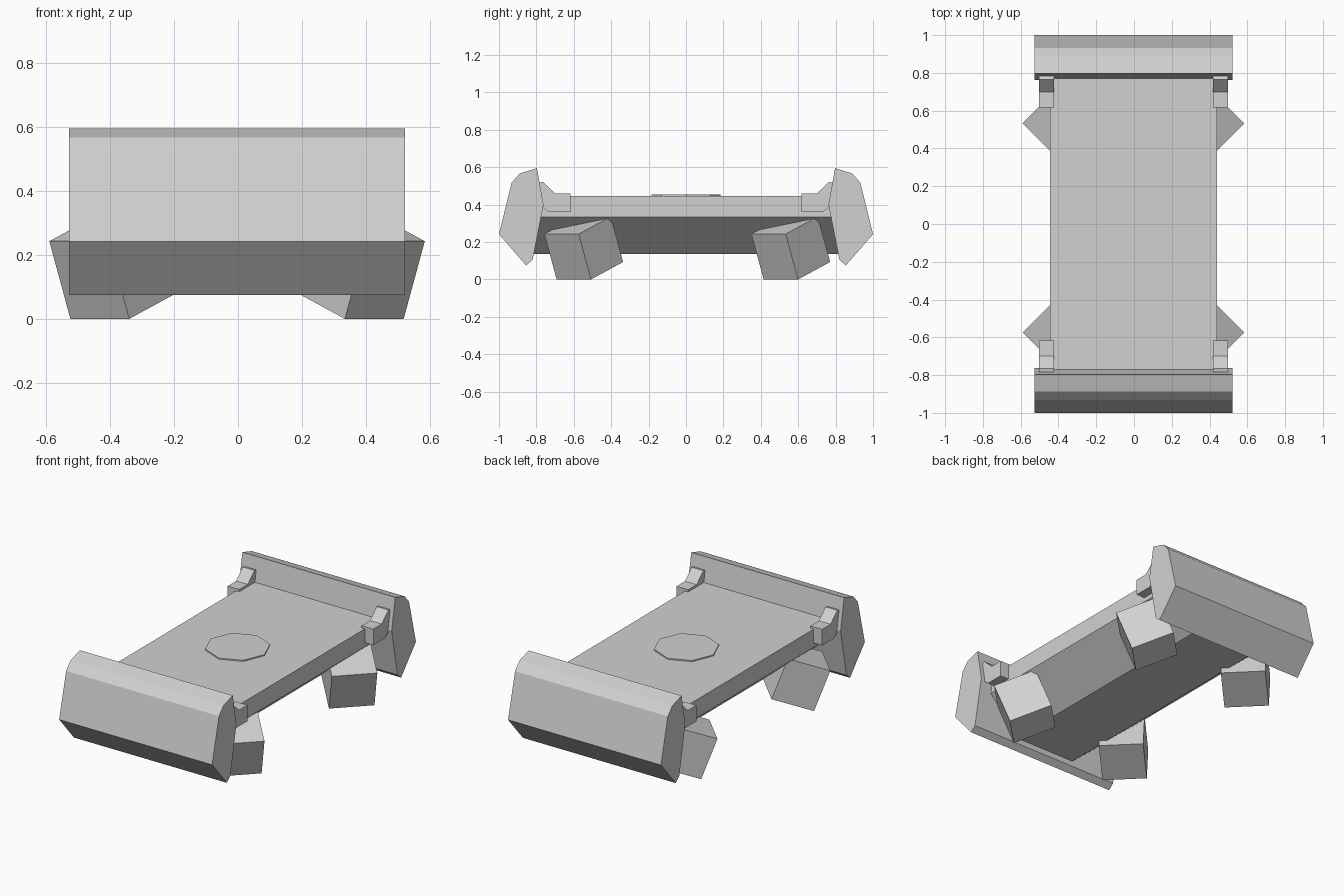
import bpy, bmesh
from math import radians
from mathutils import Matrix

old = bpy.data.objects.get("Cube")
if old:
    bpy.data.objects.remove(old, do_unlink=True)

X0 = -0.003  # shared centre line

grey = bpy.data.materials.new("light grey")
grey.use_nodes = True
colour = (0.64, 0.64, 0.64, 1)
grey.diffuse_color = colour
grey.node_tree.nodes["Principled BSDF"].inputs["Base Color"].default_value = colour


def add_object(name, bm):
    bmesh.ops.recalc_face_normals(bm, faces=bm.faces)
    mesh = bpy.data.meshes.new(name)
    bm.to_mesh(mesh)
    bm.free()
    mesh.materials.append(grey)
    obj = bpy.data.objects.new(name, mesh)
    bpy.context.scene.collection.objects.link(obj)
    return obj


def prism(name, points, offset):
    """Extrude a closed outline of 3D points along offset."""
    bm = bmesh.new()
    face = bm.faces.new([bm.verts.new(p) for p in points])
    new = bmesh.ops.extrude_face_region(bm, geom=[face])["geom"]
    verts = [v for v in new if isinstance(v, bmesh.types.BMVert)]
    bmesh.ops.translate(bm, verts=verts, vec=offset)
    return add_object(name, bm)


# Hull: flat deck, upright sides, lower sides sloping inward
half = [(0.21, 0.135), (0.442, 0.333), (0.442, 0.446)]
section = half + [(-x, z) for x, z in reversed(half)]
prism("hull", [(X0 + x, -0.83, z) for x, z in section], (0, 1.66, 0))

# Round hatch plate on the deck
bm = bmesh.new()
bmesh.ops.create_cone(bm, cap_ends=True, segments=8, radius1=0.185, radius2=0.185,
                      depth=0.009, matrix=Matrix.Translation((X0, 0, 0.449)))
add_object("deck_plate", bm)

# Profiles seen from the side, given for the back end
bumper = [(0.797, 0.595), (0.888, 0.567), (0.932, 0.518), (1.0, 0.242),
          (0.855, 0.075), (0.82, 0.105), (0.762, 0.4)]
bracket = [(0.617, 0.36), (0.617, 0.46), (0.7, 0.46), (0.765, 0.522),
           (0.8, 0.515), (0.8, 0.4), (0.765, 0.388), (0.733, 0.36)]

for end, s in (("front", -1), ("back", 1)):
    prism(end + "_bumper", [(X0 - 0.525, s * y, z) for y, z in bumper], (1.05, 0, 0))
    for side, d in (("left", 1), ("right", -1)):
        prism(f"{end}_{side}_bracket",
              [(X0 + d * 0.42, s * y, z) for y, z in bracket], (d * 0.08, 0, 0))

# Legs: cubes turned to a corner and tilted, mirrored across the centre line
turn = Matrix.Rotation(radians(-45), 4, "Z") @ Matrix.Rotation(radians(21), 4, "Y")
for end, y in (("front", -0.547), ("back", 0.56)):
    for side, d in (("left", 1), ("right", -1)):
        place = (Matrix.Translation((X0, 0, 0)) @ Matrix.Diagonal((d, 1, 1, 1))
                 @ Matrix.Translation((0.376, y, 0.168)) @ turn)
        bm = bmesh.new()
        bmesh.ops.create_cube(bm, size=0.26, matrix=place)
        add_object(f"{end}_{side}_leg", bm)
